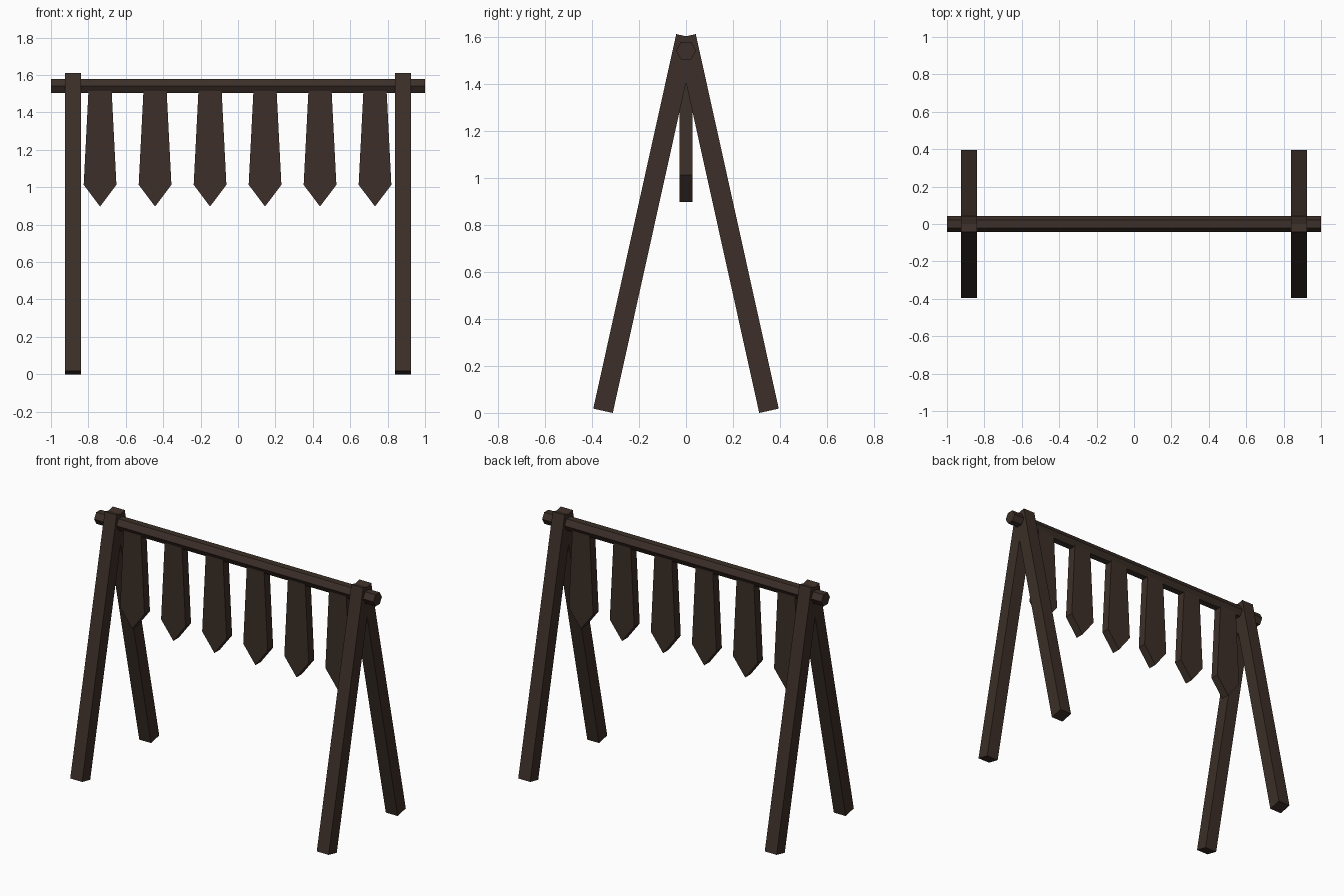
import bpy, bmesh
from math import cos, sin, pi
from mathutils import Vector

if "Cube" in bpy.data.objects:
    bpy.data.objects.remove(bpy.data.objects["Cube"])

wood = bpy.data.materials.new("dark_wood")
wood.diffuse_color = (0.045, 0.028, 0.021, 1)
wood.use_nodes = True
wood.node_tree.nodes["Principled BSDF"].inputs["Base Color"].default_value = wood.diffuse_color


def prism(name, profile, offset):
    """Extrude a closed 3D outline symmetrically by +-offset."""
    offset = Vector(offset)
    bm = bmesh.new()
    a = [bm.verts.new(Vector(p) - offset) for p in profile]
    b = [bm.verts.new(Vector(p) + offset) for p in profile]
    n = len(a)
    bm.faces.new(a)
    bm.faces.new(b[::-1])
    for i in range(n):
        j = (i + 1) % n
        bm.faces.new((a[j], a[i], b[i], b[j]))
    bmesh.ops.recalc_face_normals(bm, faces=bm.faces)
    mesh = bpy.data.meshes.new(name)
    bm.to_mesh(mesh)
    bm.free()
    mesh.materials.append(wood)
    obj = bpy.data.objects.new(name, mesh)
    bpy.context.collection.objects.link(obj)
    return obj


# Hexagonal crossbar
R = 0.043
prism("crossbar", [(0, R * cos(i * pi / 3), 1.541 + R * sin(i * pi / 3)) for i in range(6)], (1, 0, 0))

# Splayed A-frame legs with square-cut ends
half = 0.0425
for xname, sx in (("left", -1), ("right", 1)):
    for yname, sy in (("front", -1), ("back", 1)):
        foot = Vector((sx * 0.8825, sy * 0.353, 0.009))
        head = Vector((sx * 0.8825, 0, 1.602))
        d = (head - foot).normalized()
        w = Vector((0, d.z, -d.y)) * half
        prism(f"{yname}_{xname}_leg", [foot - w, foot + w, head + w, head - w], (half, 0, 0))

# Hanging pointed boards
for i in range(6):
    x = -0.7375 + i * 0.294
    outline = [(-0.062, 1.515), (-0.0875, 1.013), (0, 0.897), (0.0875, 1.013), (0.062, 1.515)]
    prism(f"pointed_board_{i + 1}", [(x + px, 0, z) for px, z in outline], (0, 0.028, 0))
